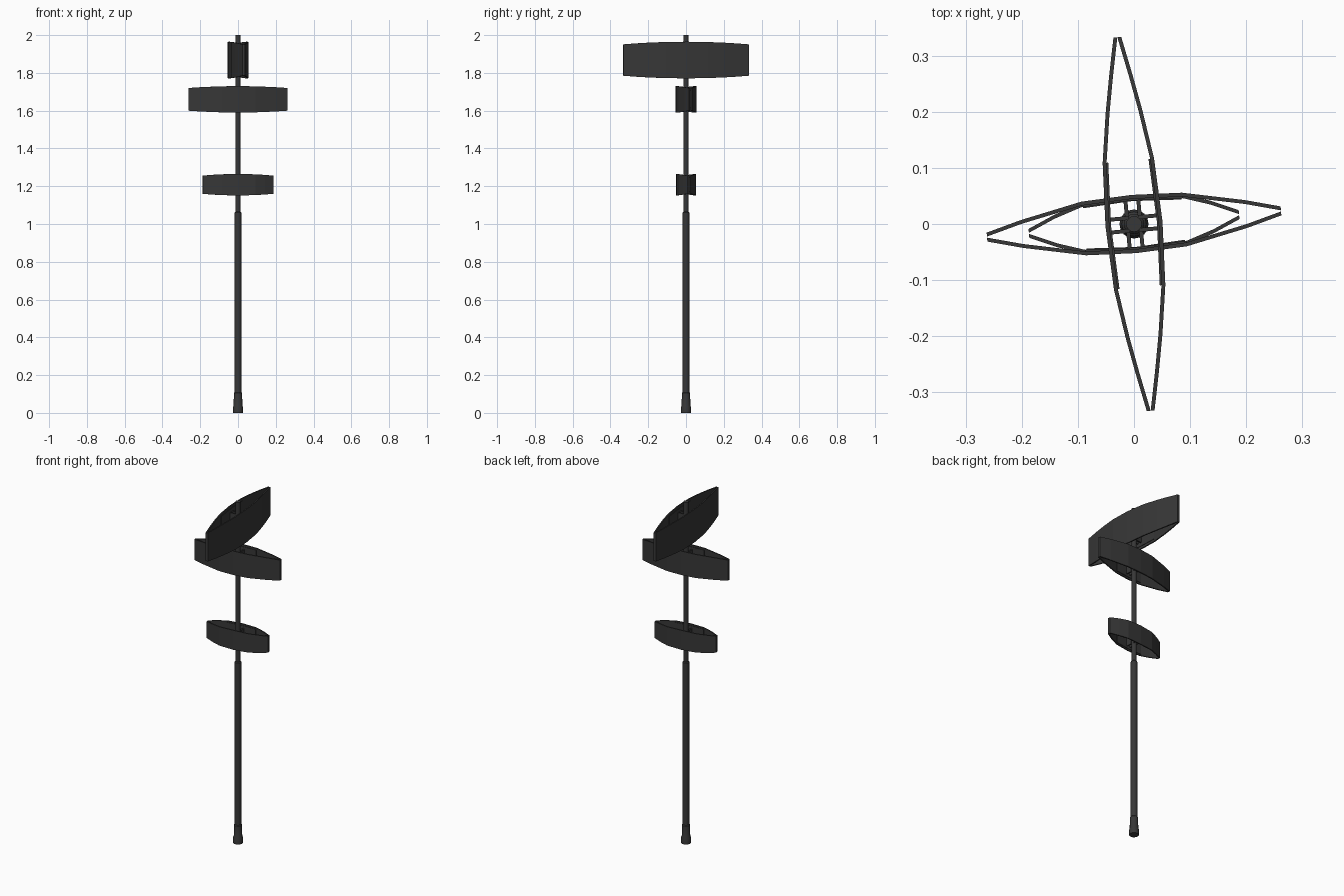
import bpy, bmesh, math
from mathutils import Matrix

cube = bpy.data.objects.get("Cube")
if cube:
    bpy.data.objects.remove(cube, do_unlink=True)

charcoal = bpy.data.materials.new("charcoal_metal")
charcoal.use_nodes = True
COLOR = (0.038, 0.038, 0.038, 1)
charcoal.diffuse_color = COLOR
charcoal.node_tree.nodes["Principled BSDF"].inputs["Base Color"].default_value = COLOR

TWIST = math.radians(5.1)


def make_object(name, bm):
    bmesh.ops.recalc_face_normals(bm, faces=bm.faces)
    mesh = bpy.data.meshes.new(name)
    bm.to_mesh(mesh)
    bm.free()
    mesh.materials.append(charcoal)
    obj = bpy.data.objects.new(name, mesh)
    bpy.context.collection.objects.link(obj)
    return obj


def lathe(name, profile, sides=16):
    bm = bmesh.new()
    rings = []
    for r, z in profile:
        rings.append([bm.verts.new((r * math.cos(i * math.tau / sides),
                                    r * math.sin(i * math.tau / sides), z))
                      for i in range(sides)])
    for a, b in zip(rings, rings[1:]):
        for i in range(sides):
            j = (i + 1) % sides
            bm.faces.new((a[i], a[j], b[j], b[i]))
    bm.faces.new(rings[0])
    bm.faces.new(rings[-1])
    obj = make_object(name, bm)
    bpy.ops.object.select_all(action='DESELECT')
    obj.select_set(True)
    bpy.context.view_layer.objects.active = obj
    bpy.ops.object.shade_smooth_by_angle(angle=math.radians(35))
    return obj


def curved_plate(name, path, height, thick, side, placement):
    """Upright plate along (distance, offset) points; height is a function of distance."""
    bm = bmesh.new()
    rings = []
    for u, v in path:
        h = height(u)
        rings.append([bm.verts.new((u, side * w, z))
                      for w, z in ((v, -h), (v, h), (v - thick, h), (v - thick, -h))])
    for a, b in zip(rings, rings[1:]):
        for i in range(4):
            j = (i + 1) % 4
            bm.faces.new((a[i], a[j], b[j], b[i]))
    bm.faces.new(rings[0])
    bm.faces.new(rings[-1])
    bm.transform(placement)
    return make_object(name, bm)


def mirrored(half):
    return [(-u, v) for u, v in reversed(half[1:])] + half


def sign(label, z, turn, half, mid_h, end_h):
    placement = Matrix.Translation((0, 0, z)) @ Matrix.Rotation(turn + TWIST, 4, 'Z')
    length = half[-1][0]

    def height(u):
        return mid_h - (mid_h - end_h) * (u / length) ** 2

    for side, word in ((-1, "front"), (1, "back")):
        # Bowed face panel and the stiffener behind its middle
        curved_plate(f"{label}_{word}_panel", mirrored(half), height, 0.007, side, placement)
        inner = [(u, v - 0.006) for u, v in half[:2]]
        curved_plate(f"{label}_{word}_stiffener", mirrored(inner),
                     lambda u: mid_h * 0.85, 0.004, side, placement)
        # Pair of bracket plates reaching from the pole to the panel
        for s, name in ((-1, "right"), (1, "left")):
            bm = bmesh.new()
            bmesh.ops.create_cube(bm, size=1)
            bm.transform(placement @ Matrix.Translation((s * 0.0115, side * 0.028, 0))
                         @ Matrix.Diagonal((0.007, 0.04, mid_h * 1.3, 1)))
            make_object(f"{label}_{word}_{name}_bracket", bm)


# Pole sections
lathe("base_sleeve", [(0.026, 0), (0.026, 0.032), (0.023, 0.04), (0.022, 0.105), (0.017, 0.11)])
lathe("lower_pole", [(0.018, 0.1), (0.018, 1.06), (0.014, 1.065)])
lathe("upper_pole", [(0.014, 1.05), (0.014, 2.0)])

# Signs
sign("low_sign", 1.208, 0,
     [(0, 0.051), (0.088, 0.046), (0.14, 0.029), (0.188, 0.008)], 0.057, 0.048)
sign("middle_sign", 1.66, 0,
     [(0, 0.052), (0.09, 0.048), (0.2, 0.025), (0.263, 0.008)], 0.07, 0.06)
sign("top_sign", 1.868, math.pi / 2,
     [(0, 0.051), (0.113, 0.046), (0.2, 0.033), (0.265, 0.021), (0.334, 0.007)], 0.097, 0.083)
